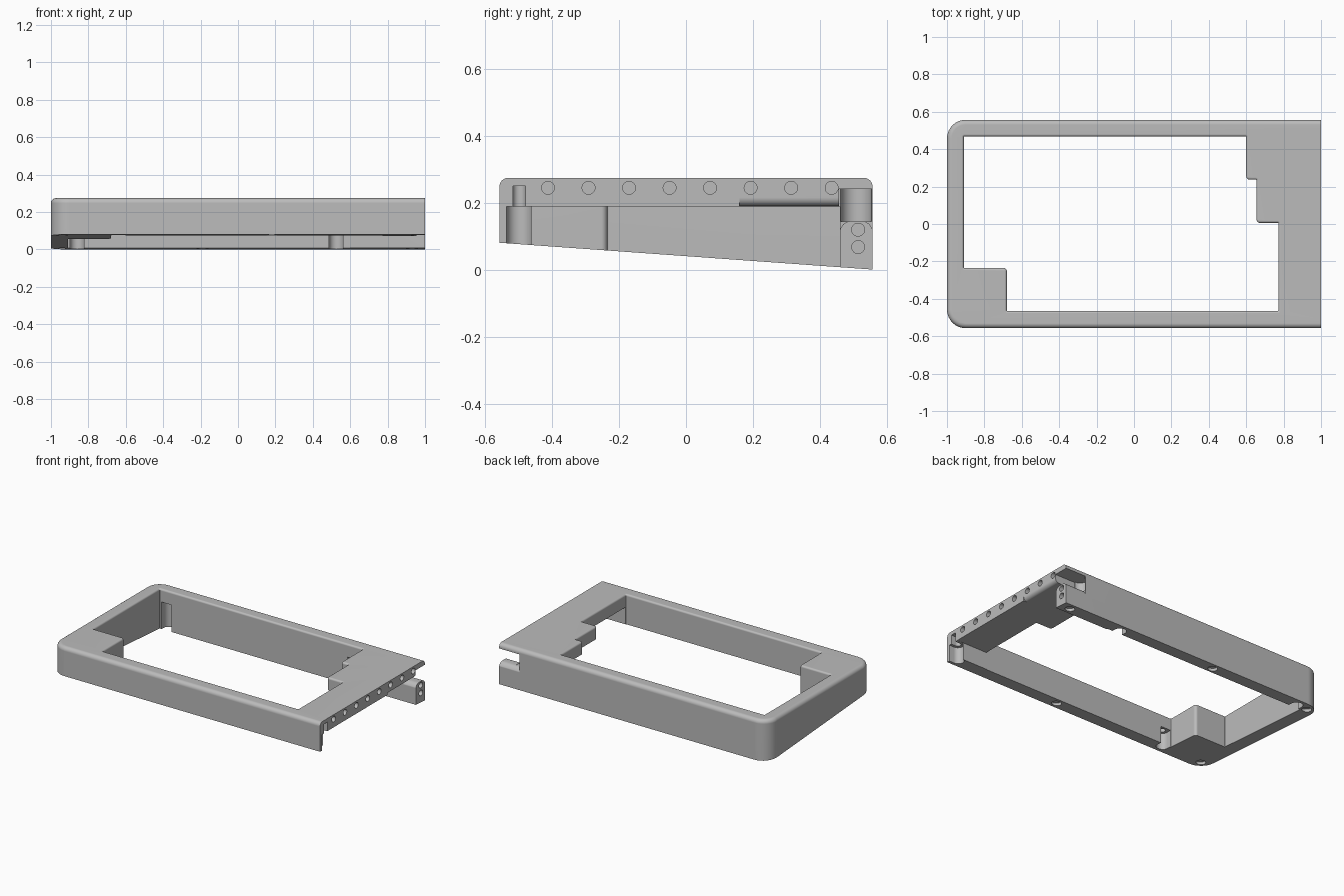
import bpy, bmesh, math
from mathutils import Vector, Matrix

cube = bpy.data.objects.get("Cube")
if cube:
    bpy.data.objects.remove(cube, do_unlink=True)

grey = bpy.data.materials.new("plain grey")
grey.use_nodes = True
grey.diffuse_color = (0.5, 0.5, 0.5, 1)
grey.node_tree.nodes["Principled BSDF"].inputs["Base Color"].default_value = (0.5, 0.5, 0.5, 1)

TOP, SHELF, HALF = 0.274, 0.189, 0.557


def slope_z(y):
    """Height of the sloping underside."""
    return 0.08 * (HALF - y) / (2 * HALF)


def make(name, bm):
    bmesh.ops.recalc_face_normals(bm, faces=bm.faces)
    mesh = bpy.data.meshes.new(name)
    bm.to_mesh(mesh)
    bm.free()
    mesh.materials.append(grey)
    ob = bpy.data.objects.new(name, mesh)
    bpy.context.collection.objects.link(ob)
    return ob


def box(x0, x1, y0, y1, z0, z1):
    bm = bmesh.new()
    bmesh.ops.create_cube(bm, size=1)
    for v in bm.verts:
        v.co = ((x0 + x1) / 2 + v.co.x * (x1 - x0),
                (y0 + y1) / 2 + v.co.y * (y1 - y0),
                (z0 + z1) / 2 + v.co.z * (z1 - z0))
    return make("cutter", bm)


def rod(x, y, radius, z0, z1):
    """Upright cylinder."""
    bm = bmesh.new()
    bmesh.ops.create_cone(bm, cap_ends=True, segments=32, radius1=radius, radius2=radius,
                          depth=z1 - z0, matrix=Matrix.Translation((x, y, (z0 + z1) / 2)))
    return make("cutter", bm)


def end_hole(y, z):
    """Shallow hole in the right end."""
    bm = bmesh.new()
    bmesh.ops.create_cone(bm, cap_ends=True, segments=32, radius1=0.0192, radius2=0.0192, depth=0.12,
                          matrix=Matrix.Translation((1, y, z)) @ Matrix.Rotation(math.pi / 2, 4, "Y"))
    return make("cutter", bm)


def prism(points, step):
    """Extrude a flat profile along a vector."""
    bm = bmesh.new()
    face = bm.faces.new([bm.verts.new(p) for p in points])
    new = bmesh.ops.extrude_face_region(bm, geom=[face])["geom"]
    bmesh.ops.translate(bm, vec=step, verts=[g for g in new if isinstance(g, bmesh.types.BMVert)])
    return make("cutter", bm)


def cut(target, tool):
    mod = target.modifiers.new("cut", "BOOLEAN")
    mod.operation, mod.object, mod.solver = "DIFFERENCE", tool, "EXACT"
    bpy.context.view_layer.objects.active = target
    bpy.ops.object.modifier_apply(modifier=mod.name)
    bpy.data.objects.remove(tool, do_unlink=True)


def outline(corners, inset):
    """Rounded outline, moved into the material, which lies to its left."""
    ring = []
    for i, (x, y, r) in enumerate(corners):
        p = Vector((x, y))
        a = (p - Vector(corners[i - 1][:2])).normalized()
        b = (Vector(corners[(i + 1) % len(corners)][:2]) - p).normalized()
        p += inset * (Vector((-a.y, a.x)) + Vector((-b.y, b.x)))
        if r == 0:
            ring.append(p)
            continue
        turn = a.x * b.y - a.y * b.x
        r -= inset * (1 if turn > 0 else -1)
        centre = p - a * r + b * r
        for k in range(9):
            t = k / 8 * math.pi / 2
            ring.append(centre - b * r * math.cos(t) + a * r * math.sin(t))
    return ring


def frame():
    outer = [(-1, -HALF, 0.1), (1.2, -HALF, 0), (1.2, HALF, 0), (-1, HALF, 0.1)]
    tight, soft_corner = 0.004, 0.018
    opening = [(-0.91, -0.235, tight), (-0.91, 0.468, tight), (0.6, 0.468, tight),
               (0.6, 0.237, soft_corner), (0.655, 0.237, tight), (0.655, 0.006, soft_corner),
               (0.772, 0.006, tight), (0.772, -0.465, tight),
               (-0.68, -0.465, tight), (-0.68, -0.235, soft_corner)]
    bm = bmesh.new()
    caps = {0: [], 1: []}
    for corners, soft in ((outer, 0.026), (opening, 0.012)):
        levels = [(0, -0.1)]
        for k in range(7):
            t = k / 6 * math.pi / 2
            levels.append((soft * (1 - math.cos(t)), TOP - soft * (1 - math.sin(t))))
        rings = [[bm.verts.new((p.x, p.y, z)) for p in outline(corners, d)] for d, z in levels]
        n = len(rings[0])
        for low, high in zip(rings, rings[1:]):
            for i in range(n):
                j = (i + 1) % n
                bm.faces.new((low[i], low[j], high[j], high[i]))
        for side, ring in ((0, rings[0]), (1, rings[-1])):
            caps[side] += [bm.edges.get((ring[i - 1], ring[i])) for i in range(n)]
    for edges in caps.values():
        bmesh.ops.triangle_fill(bm, use_beauty=True, use_dissolve=False, edges=edges)
    return make("frame", bm)


body = frame()

# Square right end and open space below the right shelf
cut(body, box(1, 1.5, -1, 1, -0.5, 0.5))
cut(body, box(0.5, 1.1, -0.462, 0.46, -0.3, SHELF))

# Rounded lower edge of the shelf end
R = 0.026
arc = [(1 - R + R * math.sin(t), SHELF + R - R * math.cos(t))
       for t in (k / 6 * math.pi / 2 for k in range(7))]
profile = arc + [(1.1, SHELF + R), (1.1, SHELF - 0.02), (1 - R, SHELF - 0.02)]
cut(body, prism([(x, 0.16, z) for x, z in profile], (0, 0.3, 0)))

# Slot with a hollow end above the round-topped back lug
lug = [(0.457, 0.24), (0.457, 0.11), (0.462, 0.124), (0.47, 0.136), (0.482, 0.143), (0.495, 0.145),
       (0.522, 0.145), (0.535, 0.143), (0.547, 0.136), (0.555, 0.124), (0.56, 0.11),
       (0.7, 0.11), (0.7, 0.24)]
cut(body, prism([(0.85, y, z) for y, z in lug], (0.25, 0, 0)))
cut(body, rod(0.85, 0.508, 0.046, 0.144, 0.24))

# Screw pockets: a wide bore from below, open to one side, with a narrow hole above
BORE, HOLE = 0.0375, 0.019
for x, y in ((-0.86, 0.498), (0.525, 0.498), (-0.64, -0.498), (0.965, -0.498)):
    cut(body, rod(x, y, BORE, -0.3, SHELF - 0.001))
    cut(body, rod(x, y, HOLE, 0.1, 0.25))
    if x > 0.9:
        cut(body, box(x, 1.1, y - BORE, y + BORE, -0.3, SHELF - 0.001))
        cut(body, box(x, 1.1, y - HOLE, y + HOLE, 0.1, 0.25))
    else:
        inner = math.copysign(0.42, y)
        cut(body, box(x - BORE, x + BORE, min(y, inner), max(y, inner), -0.3, SHELF - 0.001))

# Sloping underside
wedge = [(-0.8, slope_z(-0.8)), (0.8, slope_z(0.8)), (0.8, -0.5), (-0.8, -0.5)]
cut(body, prism([(-1.5, y, z) for y, z in wedge], (3, 0, 0)))

# Row of holes along the shelf end, and two in the back lug
for i in range(8):
    cut(body, end_hole(-0.412 + 0.121 * i, 0.244))
for z in (0.067, 0.119):
    cut(body, end_hole(0.514, z))

# Round recesses in the underside
for x, y in ((0.93, 0.508), (-0.19, 0.51), (-0.94, 0.495), (-0.94, -0.495), (0.18, -0.51)):
    cut(body, rod(x, y, 0.03, slope_z(y) - 0.02, slope_z(y) + 0.02))

# Smooth the rounded parts and keep the flats flat
body.select_set(True)
bpy.context.view_layer.objects.active = body
bpy.ops.object.shade_smooth_by_angle(angle=math.radians(30))
body.modifiers.new("flat walls", "WEIGHTED_NORMAL").keep_sharp = True
